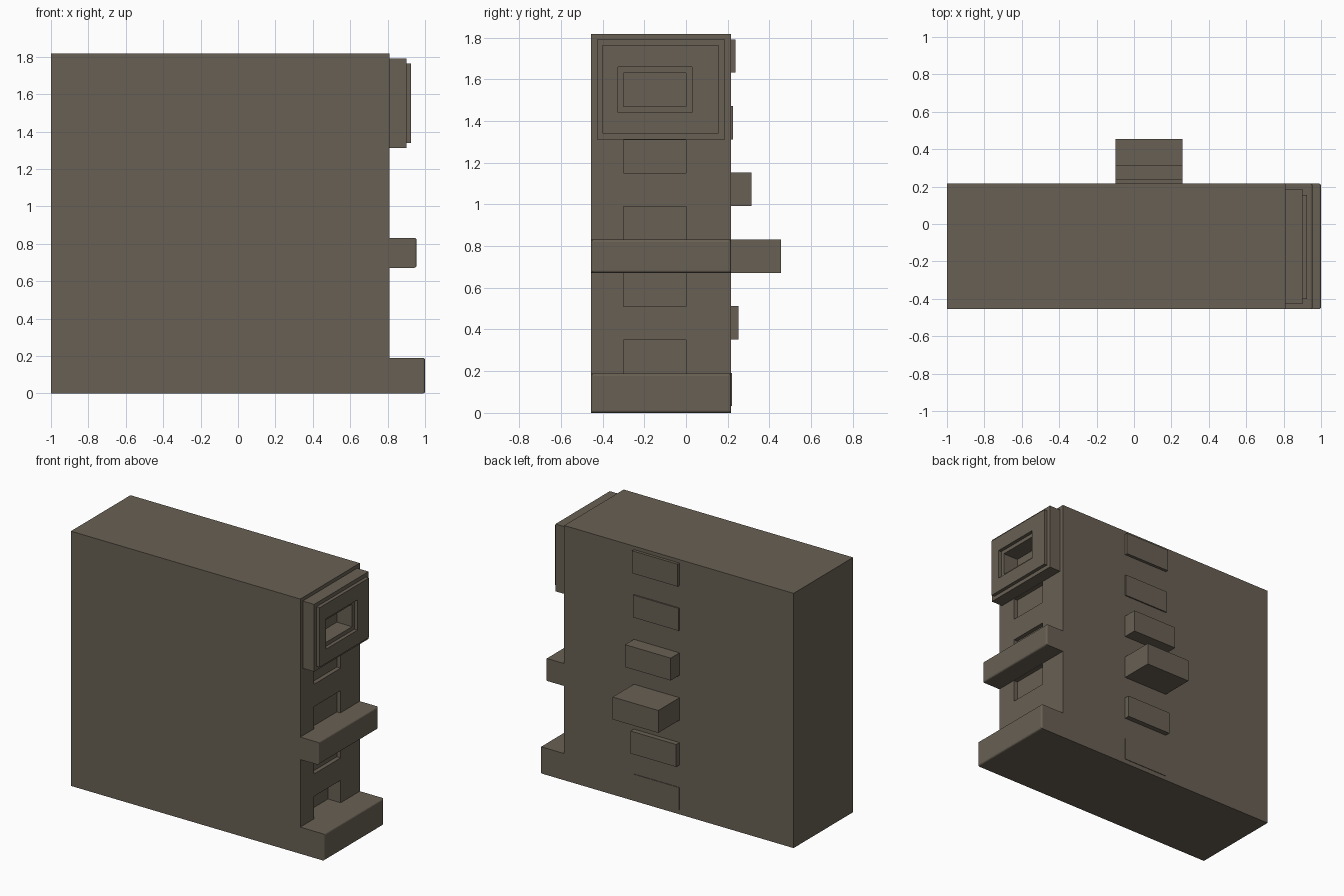
import bpy, bmesh

if "Cube" in bpy.data.objects:
    bpy.data.objects.remove(bpy.data.objects["Cube"])

STONE = bpy.data.materials.new("dull brown stone")
STONE.diffuse_color = (0.14, 0.117, 0.087, 1)
STONE.use_nodes = True
STONE.node_tree.nodes["Principled BSDF"].inputs["Base Color"].default_value = STONE.diffuse_color

# Main block limits, and the z levels of the repeating window rhythm
X0, X1, Y0, Y1, TOP = -1.0, 0.81, -0.455, 0.216, 1.817
WIN_Y = (-0.30, 0.0)
BAND = 0.16


def finish(name, bm):
    bmesh.ops.recalc_face_normals(bm, faces=bm.faces)
    me = bpy.data.meshes.new(name)
    bm.to_mesh(me)
    bm.free()
    me.materials.append(STONE)
    ob = bpy.data.objects.new(name, me)
    bpy.context.collection.objects.link(ob)
    return ob


def box(name, x, y, z, round_end=0.0):
    """Box from three (min, max) pairs; optionally round the edges of its +x end."""
    bm = bmesh.new()
    bmesh.ops.create_cube(bm, size=1)
    for v in bm.verts:
        v.co = [r[0] if c < 0 else r[1] for c, r in zip(v.co, (x, y, z))]
    if round_end:
        edges = [e for e in bm.edges if all(v.co.x > x[1] - 1e-5 for v in e.verts)]
        bmesh.ops.bevel(bm, geom=edges, offset=round_end, segments=3,
                        profile=0.5, affect='EDGES')
    return finish(name, bm)


def frame(name, x, outer, inner):
    """Rectangular ring in the yz plane, extruded along x. outer/inner: y0, y1, z0, z1."""
    bm = bmesh.new()

    def loop(px, r):
        a, b, c, d = r
        return [bm.verts.new((px, p, q)) for p, q in ((a, c), (b, c), (b, d), (a, d))]

    loops = [loop(x[0], outer), loop(x[1], outer), loop(x[1], inner), loop(x[0], inner)]
    for k in range(4):
        a, b = loops[k], loops[(k + 1) % 4]
        for i in range(4):
            j = (i + 1) % 4
            bm.faces.new((a[i], a[j], b[j], b[i]))
    return finish(name, bm)


# Main block with recessed windows in its right side
block = box("main_block", (X0, X1), (Y0, Y1), (0, TOP))
for i, depth in enumerate((0.10, 0.03, 0.03, 0.03, 0.03)):
    z = 0.19 + 2 * BAND * i
    cutter = box("window_cutter", (X1 - depth, X1 + 0.1), WIN_Y, (z, z + BAND))
    cutter.hide_render = True
    mod = block.modifiers.new("window", 'BOOLEAN')
    mod.operation, mod.solver, mod.object = 'DIFFERENCE', 'EXACT', cutter
    bpy.context.view_layer.objects.active = block
    bpy.ops.object.modifier_apply(modifier=mod.name)
    bpy.data.objects.remove(cutter)

# Ledges on the right side
box("bottom_ledge", (X1, 1.0), (Y0, Y1), (0, 0.19), 0.012)
box("middle_ledge", (X1, 0.955), (Y0, Y1), (0.672, 0.832), 0.012)

# Stepped surround of the top window
frame("window_surround_base", (X1, 0.90), (-0.427, 0.186, 1.312, 1.792),
      (*WIN_Y, 1.47, 1.63))
frame("window_surround_rim", (0.90, 0.925), (-0.40, 0.156, 1.34, 1.765),
      (-0.327, 0.028, 1.442, 1.658))

# Projecting panels up the back, from bottom to top
for z, y in ((0.032, 0.22), (0.352, 0.253), (0.672, 0.455),
             (0.992, 0.315), (1.312, 0.225), (1.632, 0.237)):
    box("back_panel", (-0.10, 0.26), (Y1, y), (z, z + BAND))
